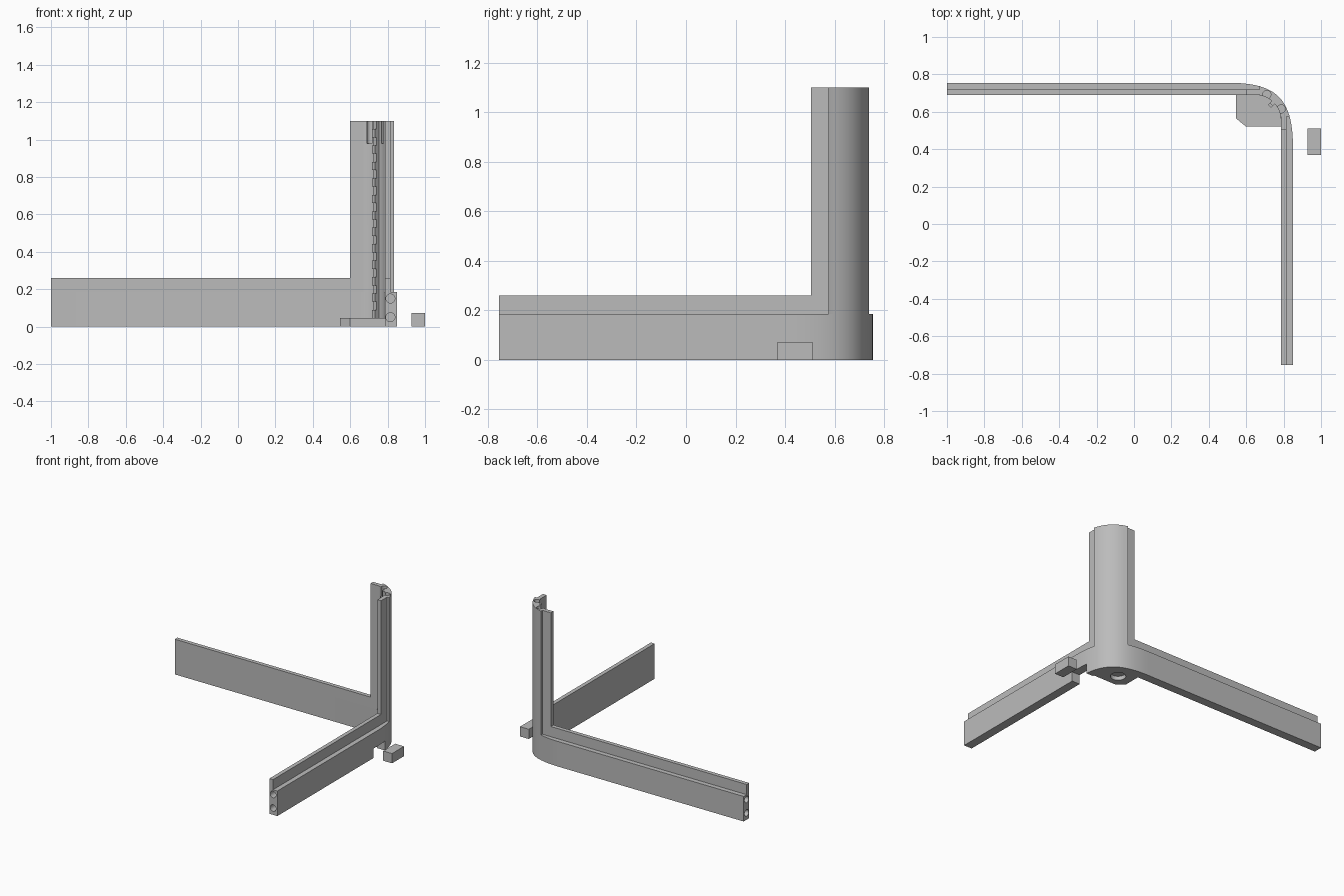
import bpy, bmesh, math
from mathutils import Matrix, Vector

cube = bpy.data.objects.get("Cube")
if cube:
    bpy.data.objects.remove(cube, do_unlink=True)

grey = bpy.data.materials.new("plain_grey")
grey.use_nodes = True
colour = (0.5, 0.5, 0.5, 1)
grey.diffuse_color = colour
grey.node_tree.nodes["Principled BSDF"].inputs["Base Color"].default_value = colour

# Corner frame: plan points are (u, v) = distance inwards from the outer sides
CX, CY = 0.85, 0.755
THICK, MID = 0.065, 0.035
STEP, LIP, TOP = 0.185, 0.26, 1.1
SHOULDER, FLANGE = 0.18, 0.25
END_U, END_V = CX + 1, CY + 0.755


def new_object(name, bm):
    bmesh.ops.recalc_face_normals(bm, faces=bm.faces)
    mesh = bpy.data.meshes.new(name)
    bm.to_mesh(mesh)
    bm.free()
    mesh.materials.append(grey)
    obj = bpy.data.objects.new(name, mesh)
    bpy.context.collection.objects.link(obj)
    return obj


def prism(name, plan, z0, z1):
    bm = bmesh.new()
    face = bm.faces.new([bm.verts.new((CX - u, CY - v, z0)) for u, v in plan])
    moved = bmesh.ops.extrude_face_region(bm, geom=[face])["geom"]
    verts = [g for g in moved if isinstance(g, bmesh.types.BMVert)]
    bmesh.ops.translate(bm, verts=verts, vec=(0, 0, z1 - z0))
    return new_object(name, bm)


def rect(u0, u1, v0, v1):
    return [(u0, v0), (u1, v0), (u1, v1), (u0, v1)]


def swap(plan):
    return [(v, u) for u, v in plan]


def cut(target, cutter):
    cutter.hide_render = True
    mod = target.modifiers.new("cut", "BOOLEAN")
    mod.operation = "DIFFERENCE"
    mod.solver = "EXACT"
    mod.object = cutter
    bpy.context.view_layer.objects.active = target
    bpy.ops.object.modifier_apply(modifier=mod.name)
    bpy.data.objects.remove(cutter, do_unlink=True)


def drill(target, centre, axis, radius, depth):
    bm = bmesh.new()
    turn = Vector((0, 0, 1)).rotation_difference(Vector(axis)).to_matrix().to_4x4()
    bmesh.ops.create_cone(bm, cap_ends=True, segments=24, radius1=radius, radius2=radius,
                          depth=depth * 2, matrix=Matrix.Translation(centre) @ turn)
    cut(target, new_object("drill", bm))


# Outer sweep of the corner and the inner fillet
def sweep(t):
    a, h, s = 0.35, 0.085, 1 - t
    return (a * s**3 + 3 * h * s * s * t, a * t**3 + 3 * h * t * t * s)


outer = [sweep(i / 40) for i in range(41)]
inner = []
for i in range(17):
    a = math.pi / 2 * i / 16
    r = 0.2 - THICK
    inner.append((0.2 - r * math.cos(a), 0.2 - r * math.sin(a)))

# Lower L-shaped rail
base = prism("corner_rail",
             [(END_U, 0)] + outer + [(0, END_V), (THICK, END_V)] + inner + [(END_U, THICK)],
             0, STEP)
for z in (0.05, 0.15):
    drill(base, (-1, CY - MID, z), (1, 0, 0), 0.024, 0.15)
    drill(base, (CX - MID, -0.755, z), (0, 1, 0), 0.024, 0.15)
cut(base, prism("notch", rect(-0.05, 0.1, 0.245, 0.385), -0.05, 0.07))

# Curved upright with two holes in its top
front = [p for p in outer if p[0] < SHOULDER and p[1] < SHOULDER]
edge = 0.017
post = prism("corner_post",
             [(SHOULDER, edge)] + front + [(edge, SHOULDER), (THICK, SHOULDER)]
             + [p for p in inner if p[0] < SHOULDER and p[1] < SHOULDER] + [(SHOULDER, THICK)],
             STEP, TOP)
for u, v in [(0.14, 0.063), (0.063, 0.14)]:
    drill(post, (CX - u, CY - v, TOP), (0, 0, 1), 0.022, 0.12)

# Raised inner lips along the rails, and flanges up the post
parts = [base, post]
for side, end, turn in [("back", END_U, lambda p: p), ("side", END_V, swap)]:
    parts.append(prism(side + "_rail_lip", turn(rect(SHOULDER, end, MID, THICK)), STEP, LIP))
    parts.append(prism(side + "_post_flange", turn(rect(SHOULDER, FLANGE, MID, THICK)), LIP, TOP))

# Corner foot with a blind hole underneath
foot = prism("corner_foot",
             [(0.305, THICK), (0.305, 0.19), (0.25, 0.235), (THICK, 0.235)] + inner, 0, 0.045)
drill(foot, (0.655, 0.615, 0), (0, 0, 1), 0.052, 0.03)
parts.append(foot)


# Toothed rib running up the inside of the post
def diagonal_bar(name, near, far, half, z0, z1):
    k = math.sqrt(0.5)
    plan = [((d - w) * k, (d + w) * k)
            for d, w in [(near, -half), (far, -half), (far, half), (near, half)]]
    return prism(name, plan, z0, z1)


parts.append(diagonal_bar("rib", 0.14, 0.165, 0.012, 0.045, TOP))
pitch = (TOP - 0.045) / 12
for i in range(12):
    z = 0.045 + i * pitch
    parts.append(diagonal_bar("rib_tooth", 0.165, 0.178, 0.012, z, z + pitch * 0.5))

# Loose block that matches the notch
parts.append(prism("loose_block", rect(-0.15, -0.078, 0.245, 0.385), 0, 0.072))

bpy.ops.object.select_all(action="DESELECT")
for obj in parts:
    obj.select_set(True)
bpy.context.view_layer.objects.active = base
bpy.ops.object.shade_smooth_by_angle(angle=math.radians(30))
